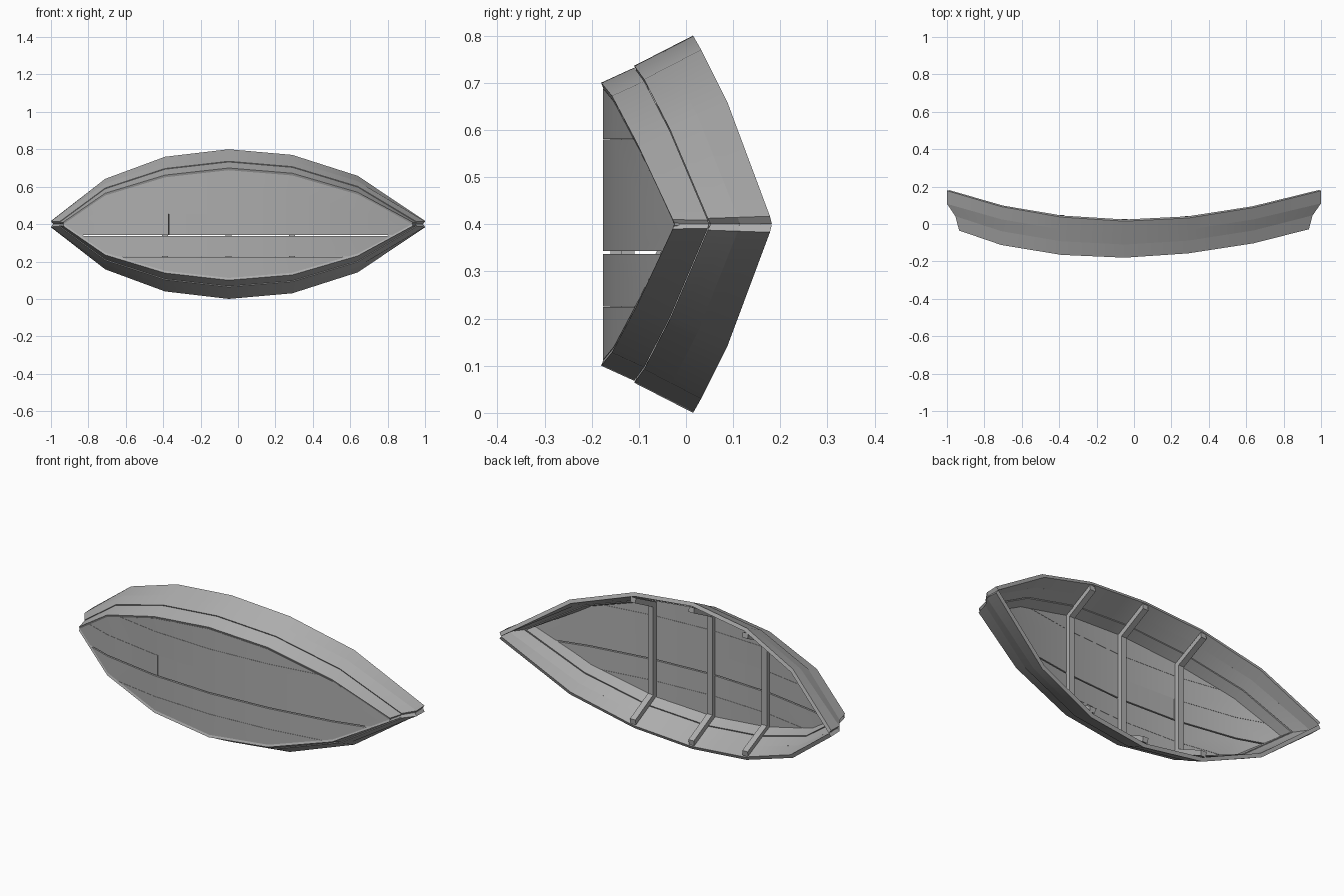
import bpy, bmesh, math
from mathutils import Vector

if "Cube" in bpy.data.objects:
    bpy.data.objects.remove(bpy.data.objects["Cube"])

CENTRE_Z = 0.4
# stations: x, chine half-width, chine y, gunwale half-width, gunwale y
STATIONS = [
    (-1.00, 0.010, -0.035, 0.017, 0.178),
    (-0.71, 0.165, -0.112, 0.242, 0.093),
    (-0.39, 0.262, -0.165, 0.360, 0.037),
    (-0.05, 0.300, -0.180, 0.400, 0.015),
    (0.29, 0.272, -0.157, 0.370, 0.032),
    (0.64, 0.170, -0.103, 0.258, 0.088),
    (1.00, 0.010, -0.028, 0.017, 0.178),
]
SEAMS = [0.0, 0.36, 0.67, 1.0]        # strake edges, chine to gunwale
END_X = [0.935, 0.955, 1.0, 1.0]      # stem rake at each seam

# dark grey timber
wood = bpy.data.materials.new("dark_grey")
wood.diffuse_color = (0.42, 0.42, 0.42, 1)
wood.use_nodes = True
wood.node_tree.nodes["Principled BSDF"].inputs["Base Color"].default_value = wood.diffuse_color


def hull_point(i, k, inset=0.0):
    x, cw, cy, gw, gy = STATIONS[i]
    t = SEAMS[k]
    if abs(x) == 1:
        x *= END_X[k]
    return Vector((x, cy + (gy - cy) * t, cw + (gw - cw) * t - inset))


def make_object(name, bm):
    me = bpy.data.meshes.new(name)
    bm.to_mesh(me)
    bm.free()
    me.materials.append(wood)
    ob = bpy.data.objects.new(name, me)
    ob.location.z = CENTRE_Z
    bpy.context.collection.objects.link(ob)
    return ob


def loft(rows):
    bm = bmesh.new()
    vs = [[bm.verts.new(p) for p in row] for row in rows]
    for a, b in zip(vs, vs[1:]):
        for j in range(len(a) - 1):
            bm.faces.new((a[j], b[j], b[j + 1], a[j + 1]))
    return bm


def thicken(ob, amount, mirror=False):
    m = ob.modifiers.new("thickness", "SOLIDIFY")
    m.thickness = amount
    m.offset = -1
    if mirror:
        m = ob.modifiers.new("mirror", "MIRROR")
        m.use_axis = (False, False, True)
        m.use_mirror_merge = False
    # apply, then smooth the gentle bends only
    bpy.ops.object.select_all(action="DESELECT")
    ob.select_set(True)
    bpy.context.view_layer.objects.active = ob
    bpy.ops.object.convert(target="MESH")
    bpy.ops.object.shade_smooth_by_angle(angle=math.radians(25))


# overlapping side strakes, mirrored across the keel line
for k, (name, inset) in enumerate([("lower_strake", 0.004),
                                   ("middle_strake", 0.0),
                                   ("upper_strake", 0.0)]):
    rows = []
    for i in range(len(STATIONS)):
        a, b = hull_point(i, k, inset), hull_point(i, k + 1, inset)
        if k == 0:
            a.z += 0.004
        rows.append([a, b])
    thicken(make_object(name, loft(rows)), 0.02, mirror=True)


# floor planks cut from the bottom outline
def floor_plank(name, z_lo, z_hi, x_lo=-2, x_hi=2):
    rows = []
    for i in range(len(STATIONS)):
        p = hull_point(i, 0)
        w = max(p.z - 0.012, 0.003)
        rows.append([Vector((p.x, p.y + 0.004, -w)), Vector((p.x, p.y + 0.004, w))])
    bm = loft(rows)
    for co, no in [((0, 0, z_lo), (0, 0, -1)), ((0, 0, z_hi), (0, 0, 1)),
                   ((x_lo, 0, 0), (-1, 0, 0)), ((x_hi, 0, 0), (1, 0, 0))]:
        geom = bm.verts[:] + bm.edges[:] + bm.faces[:]
        bmesh.ops.bisect_plane(bm, geom=geom, plane_co=co, plane_no=no, clear_outer=True)
    thicken(make_object(name, bm), 0.018)


floor_plank("floor_plank_outer_low", -1, -0.1755)
floor_plank("floor_plank_low", -0.1745, -0.063)
floor_plank("floor_plank_centre_left", -0.057, 0.054, x_hi=-0.371)
floor_plank("floor_plank_centre_right", -0.057, 0.055, x_lo=-0.369)
floor_plank("floor_plank_high", 0.055, 0.1795)
floor_plank("floor_plank_outer_high", 0.1805, 1)


# U-shaped ribs standing on the floor and running up both sides
def rib(name, i, width=0.032, depth=0.028):
    x, cw, cy, gw, gy = STATIONS[i]
    ring = [(gy + 0.008, gw - 0.024), (cy + 0.02, cw - 0.016),
            (cy + 0.02, 0), (cy + 0.02 + depth, 0),
            (cy + 0.02 + depth, cw - 0.016 - depth * 0.6),
            (gy + 0.012, gw - 0.024 - depth)]
    o_top, o_ch, o_mid, i_mid, i_ch, i_top = ring
    bm = bmesh.new()
    for s in (1, -1):
        # side arm and half of the floor piece
        for quad in ((o_top, o_ch, i_ch, i_top), (o_ch, o_mid, i_mid, i_ch)):
            bm.faces.new([bm.verts.new((x - width / 2, y, s * z)) for y, z in quad])
    bmesh.ops.remove_doubles(bm, verts=bm.verts[:], dist=1e-5)
    bmesh.ops.recalc_face_normals(bm, faces=bm.faces[:])
    out = bmesh.ops.extrude_face_region(bm, geom=bm.faces[:], use_keep_orig=True)
    moved = [g for g in out["geom"] if isinstance(g, bmesh.types.BMVert)]
    bmesh.ops.translate(bm, verts=moved, vec=(width, 0, 0))
    bmesh.ops.recalc_face_normals(bm, faces=bm.faces[:])
    make_object(name, bm)


for name, i in (("rib_left", 2), ("rib_middle", 3), ("rib_right", 4)):
    rib(name, i)
